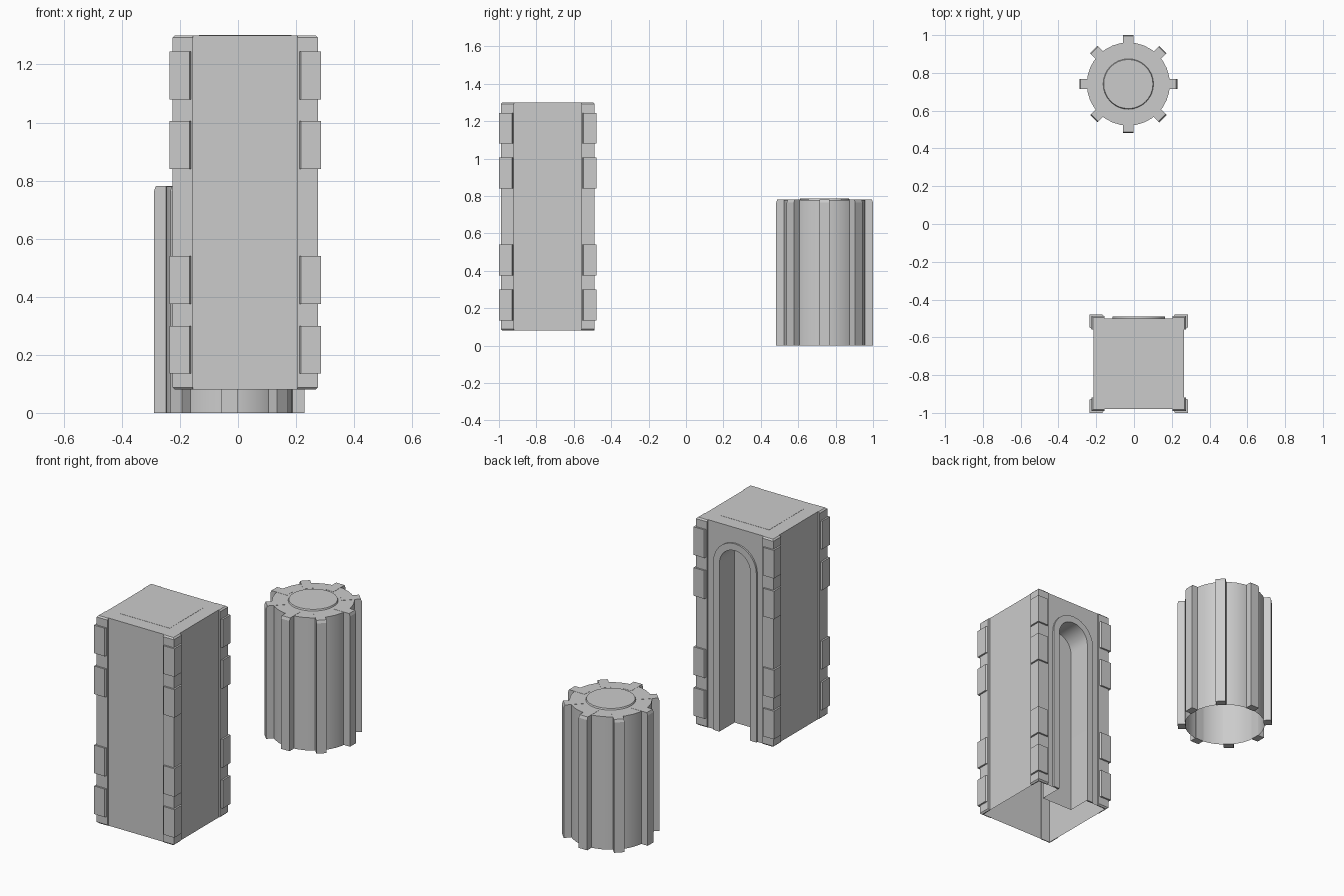
import bpy, bmesh
from math import sin, cos, pi

if "Cube" in bpy.data.objects:
    bpy.data.objects.remove(bpy.data.objects["Cube"])

TOWER = (0.025, -0.739)     # centre of the square tower
DRUM = (-0.03, 0.741)       # centre of the ribbed drum
Z0, Z1 = 0.08, 1.30         # tower bottom and top
H = 0.24                    # tower half width


def finish(name, bm, centre, smooth=False):
    bmesh.ops.recalc_face_normals(bm, faces=bm.faces[:])
    me = bpy.data.meshes.new(name)
    bm.to_mesh(me)
    bm.free()
    ob = bpy.data.objects.new(name, me)
    ob.location = (centre[0], centre[1], 0)
    bpy.context.collection.objects.link(ob)
    if smooth:
        bpy.ops.object.select_all(action='DESELECT')
        ob.select_set(True)
        bpy.context.view_layer.objects.active = ob
        bpy.ops.object.shade_smooth_by_angle(angle=0.6)
    return ob


def loft(bm, rings, closed=True, cap_start=True, cap_end=True):
    """Skin a list of point rings; optionally cap the ends."""
    vr = [[bm.verts.new(p) for p in r] for r in rings]
    n = len(vr[0])
    for a, b in zip(vr, vr[1:]):
        for i in range(n if closed else n - 1):
            j = (i + 1) % n
            bm.faces.new((a[i], a[j], b[j], b[i]))
    if cap_start:
        bm.faces.new(vr[0])
    if cap_end:
        bm.faces.new(vr[-1])
    return vr


def arch(r, y, spring=1.07, n=16):
    """Round-headed arch outline from the tower's base and back down."""
    pts = [(r, y, Z0)]
    pts += [(r * cos(pi * i / n), y, spring + r * sin(pi * i / n)) for i in range(n + 1)]
    return pts + [(-r, y, Z0)]


# Tower shell: open underneath, arched niche set into the back wall
bm = bmesh.new()
lo = [bm.verts.new((x, y, Z0)) for x, y in ((-H, H), (-H, -H), (H, -H), (H, H))]
hi = [bm.verts.new((v.co.x, v.co.y, Z1)) for v in lo]
for i in range(3):
    bm.faces.new((lo[i], lo[i + 1], hi[i + 1], hi[i]))
bm.faces.new(hi)
niche = loft(bm, [arch(0.10, H), arch(0.10, H - 0.13)], closed=False, cap_start=False)
bm.faces.new([lo[0], hi[0], hi[3], lo[3]] + niche[0])
finish("tower_body", bm, TOWER, True)

# Raised surround of the niche
bm = bmesh.new()
rings = [arch(0.14, H), arch(0.14, H + 0.01), arch(0.10, H + 0.01), arch(0.10, H)]
loft(bm, list(map(list, zip(*rings))), closed=False)
finish("niche_frame", bm, TOWER, True)

# Thin square panel on the roof
bm = bmesh.new()
loft(bm, [[(x * 0.16, y * 0.16, z) for x, y in ((-1, -1), (1, -1), (1, 1), (-1, 1))]
          for z in (Z1 - 0.005, Z1 + 0.001)])
finish("roof_panel", bm, TOWER)


def corner(bm, sx, sy, levels, base, arm_out, arm_in):
    """L-shaped corner piece lofted through (z, outer offset) levels."""
    rings = []
    for z, o in levels:
        pts = [(o, o), (arm_out, o), (arm_in, base), (base, base), (base, arm_in), (o, arm_out)]
        rings.append([(sx * x, sy * y, z) for x, y in pts])
    loft(bm, rings)


# Corner strips and the four blocks on each of them
strips, blocks = bmesh.new(), bmesh.new()
for sx in (-1, 1):
    for sy in (-1, 1):
        corner(strips, sx, sy, [(Z0, 0.243), (Z0 + 0.008, 0.251), (Z1 - 0.008, 0.251), (Z1, 0.243)],
               0.238, 0.18, 0.18)
        for z in (0.135, 0.375, 0.84, 1.08):
            corner(blocks, sx, sy, [(z, 0.261), (z + 0.165, 0.261)], 0.239, 0.192, 0.18)
finish("corner_strips", strips, TOWER)
finish("corner_blocks", blocks, TOWER)


def circle(r, z, n=32):
    return [(r * cos(2 * pi * i / n), r * sin(2 * pi * i / n), z) for i in range(n)]


# Drum: hollow shell open underneath
bm = bmesh.new()
loft(bm, [circle(0.22, 0), circle(0.22, 0.78)], cap_start=False)
finish("drum_body", bm, DRUM, True)

# Raised disc on the drum lid
bm = bmesh.new()
loft(bm, [circle(0.134, 0.779), circle(0.13, 0.788)], cap_start=False)
finish("drum_disc", bm, DRUM, True)

# Eight ribs that run up the side and fold over the lid
bm = bmesh.new()
profile = [(0.215, 0), (0.259, 0), (0.259, 0.765), (0.253, 0.781),
           (0.15, 0.781), (0.15, 0.777), (0.215, 0.777)]
for k in range(8):
    c, s = cos(k * pi / 4), sin(k * pi / 4)
    loft(bm, [[(r * c - t * s, r * s + t * c, z) for r, z in profile] for t in (-0.0275, 0.0275)])
finish("drum_ribs", bm, DRUM)
